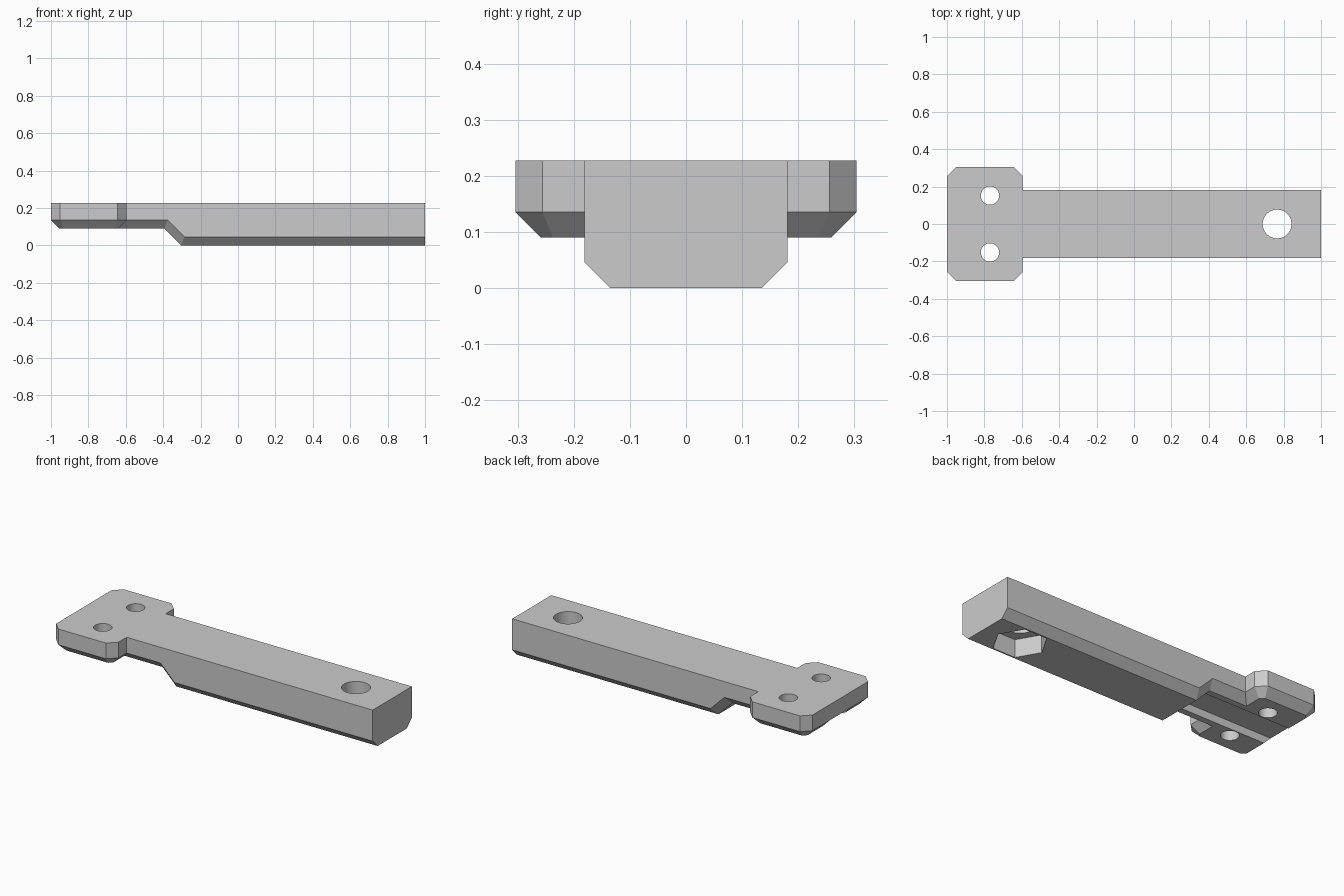
import bpy, bmesh
from math import radians, sqrt

cube = bpy.data.objects.get("Cube")
if cube:
    bpy.data.objects.remove(cube, do_unlink=True)

TOP = 0.228      # flat upper face
PLATE = 0.09     # underside of the mounting plate
BEVEL = 0.046    # chamfer around the underside

grey = bpy.data.materials.new("light_grey")
grey.use_nodes = True
grey.diffuse_color = (0.6, 0.6, 0.6, 1)
grey.node_tree.nodes["Principled BSDF"].inputs["Base Color"].default_value = (0.6, 0.6, 0.6, 1)


def loft(name, sections):
    """Solid skinned through closed sections with equal point counts."""
    bm = bmesh.new()
    rings = [[bm.verts.new(p) for p in s] for s in sections]
    n = len(rings[0])
    for a, b in zip(rings, rings[1:]):
        for i in range(n):
            j = (i + 1) % n
            bm.faces.new((a[i], a[j], b[j], b[i]))
    bm.faces.new(rings[0][::-1])
    bm.faces.new(rings[-1])
    bmesh.ops.recalc_face_normals(bm, faces=bm.faces)
    mesh = bpy.data.meshes.new(name)
    bm.to_mesh(mesh)
    bm.free()
    obj = bpy.data.objects.new(name, mesh)
    bpy.context.collection.objects.link(obj)
    mesh.materials.append(grey)
    return obj


def prism(name, x, y, radius, sides, low, high):
    bpy.ops.mesh.primitive_cylinder_add(vertices=sides, radius=radius, depth=high - low,
                                        location=(x, y, (low + high) / 2),
                                        rotation=(0, 0, radians(90)))
    obj = bpy.context.object
    obj.name = name
    obj.data.materials.append(grey)
    return obj


def combine(target, other, operation):
    mod = target.modifiers.new(operation.lower(), "BOOLEAN")
    mod.operation = operation
    mod.solver = "EXACT"
    mod.object = other
    bpy.context.view_layer.objects.active = target
    bpy.ops.object.modifier_apply(modifier=mod.name)
    bpy.data.objects.remove(other, do_unlink=True)


def octagon(inset, z):
    """Plate outline with clipped corners, pulled in by inset."""
    x0, x1, y1 = -1 + inset, -0.595 - inset, 0.304 - inset
    c = 0.048 - inset * (2 - sqrt(2))
    return [(x0, y1 - c, z), (x0 + c, y1, z), (x1 - c, y1, z), (x1, y1 - c, z),
            (x1, c - y1, z), (x1 - c, -y1, z), (x0 + c, -y1, z), (x0, c - y1, z)]


def bar_profile(y, inset):
    """Side profile with the stepped underside raised by inset."""
    low, high = inset, PLATE + inset
    slope = -0.305 + inset * sqrt(2)     # the slope runs along x + z = slope
    return [(-0.8, y, TOP), (-0.8, y, high), (slope - high, y, high),
            (slope - low, y, low), (1, y, low), (1, y, TOP)]


# Bar with chamfered lower edges, joined to the mounting plate
body = loft("mounting_arm", [bar_profile(y, i) for y, i in
                             ((-0.181, BEVEL), (-0.135, 0), (0.135, 0), (0.181, BEVEL))])
plate = loft("plate", [octagon(BEVEL, PLATE), octagon(0, PLATE + BEVEL), octagon(0, TOP)])
combine(body, plate, "UNION")

# Channel under the plate
channel = loft("channel", [[(x, y, z) for y, z in
                            ((-0.098, 0.05), (0.098, 0.05), (0.098, 0.135), (-0.098, 0.135))]
                           for x in (-1.1, -0.4)])
combine(body, channel, "DIFFERENCE")

# Screw holes and the hexagonal nut pocket
for side in (-1, 1):
    combine(body, prism("screw_hole", -0.77, side * 0.152, 0.049, 48, -0.1, 0.4), "DIFFERENCE")
combine(body, prism("nut_pocket", 0.765, 0, 0.146, 6, -0.1, 0.105), "DIFFERENCE")
combine(body, prism("bolt_hole", 0.765, 0, 0.077, 64, -0.1, 0.4), "DIFFERENCE")

bpy.ops.object.select_all(action="DESELECT")
body.select_set(True)
bpy.context.view_layer.objects.active = body
bpy.ops.object.shade_smooth_by_angle(angle=radians(20))
